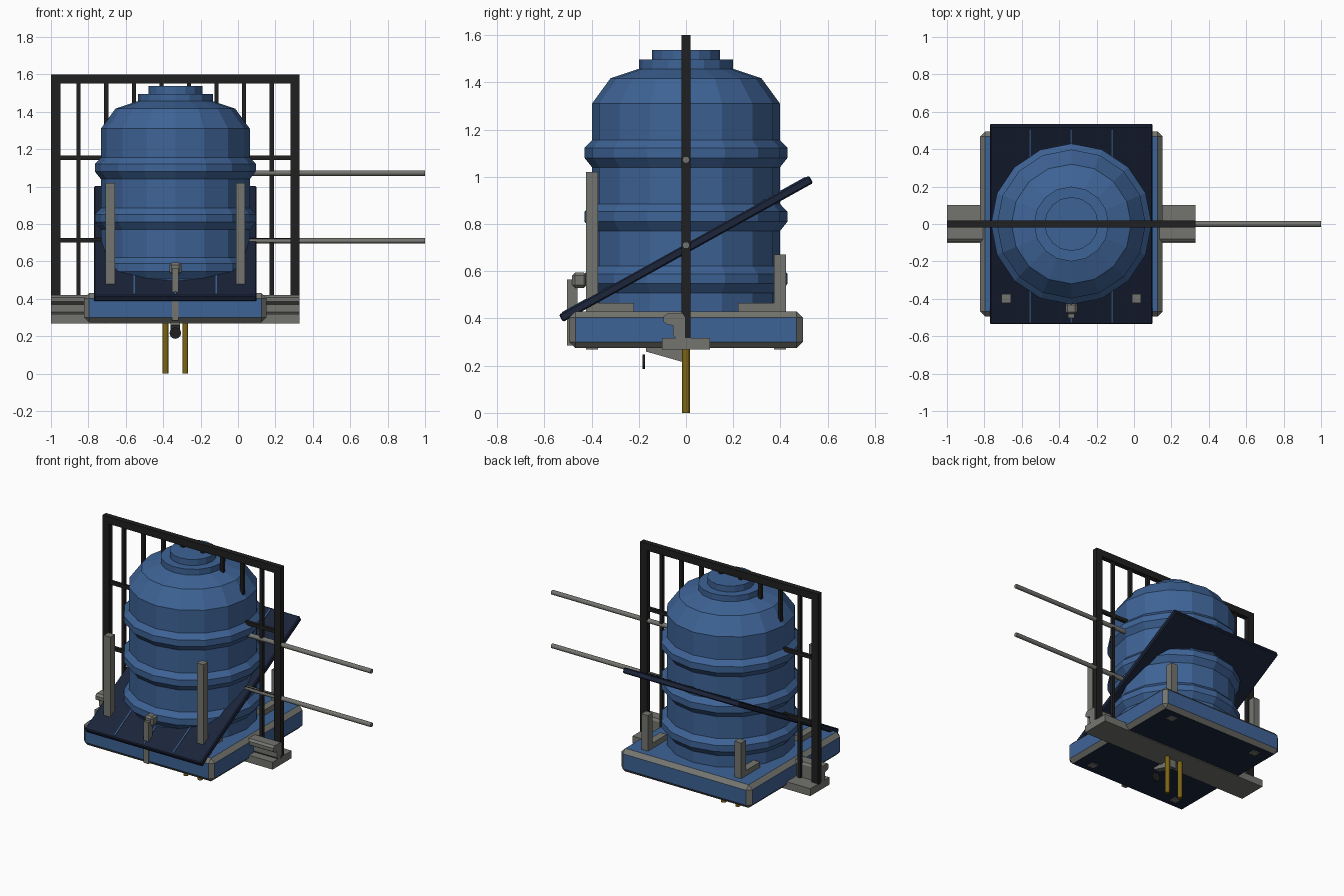
import bpy, bmesh, math
from mathutils import Matrix, Vector

if "Cube" in bpy.data.objects:
    bpy.data.objects.remove(bpy.data.objects["Cube"], do_unlink=True)

CX = -0.335  # centre line of barrel and base


def material(name, rgb):
    m = bpy.data.materials.new(name)
    m.use_nodes = True
    m.diffuse_color = (*rgb, 1)
    m.node_tree.nodes["Principled BSDF"].inputs["Base Color"].default_value = (*rgb, 1)
    return m


blue = material("barrel blue", (0.048, 0.125, 0.305))
navy = material("dark navy", (0.011, 0.018, 0.042))
grey = material("steel grey", (0.175, 0.175, 0.16))
black = material("frame black", (0.014, 0.014, 0.014))
gold = material("old brass", (0.2, 0.125, 0.007))


def finish(name, bm, *mats):
    bmesh.ops.recalc_face_normals(bm, faces=bm.faces)
    mesh = bpy.data.meshes.new(name)
    bm.to_mesh(mesh)
    bm.free()
    for m in mats:
        mesh.materials.append(m)
    ob = bpy.data.objects.new(name, mesh)
    bpy.context.collection.objects.link(ob)
    return ob


def box(name, x, y, z, *mats, bevel=0.0, bevel_mat=-1):
    """Box from (low, high) ranges, with optional chamfered edges."""
    bm = bmesh.new()
    size = [b - a for a, b in (x, y, z)]
    mid = [(a + b) / 2 for a, b in (x, y, z)]
    bmesh.ops.create_cube(bm, size=1, matrix=Matrix.Translation(mid) @ Matrix.Diagonal((*size, 1)))
    if bevel:
        bmesh.ops.bevel(bm, geom=bm.edges[:], offset=bevel, segments=1,
                        affect='EDGES', material=bevel_mat)
    return finish(name, bm, *mats)


def rod(name, start, end, radius, mat, sides=12):
    a, b = Vector(start), Vector(end)
    turn = (b - a).to_track_quat('Z', 'Y').to_matrix().to_4x4()
    bm = bmesh.new()
    bmesh.ops.create_cone(bm, cap_ends=True, segments=sides, radius1=radius, radius2=radius,
                          depth=(b - a).length, matrix=Matrix.Translation((a + b) / 2) @ turn)
    return finish(name, bm, mat)


def extrude_x(name, profile, x0, x1, mat):
    """Extrude a (y, z) outline along x."""
    bm = bmesh.new()
    face = bm.faces.new([bm.verts.new((x0, y, z)) for y, z in profile])
    out = bmesh.ops.extrude_face_region(bm, geom=[face])
    bmesh.ops.translate(bm, vec=(x1 - x0, 0, 0),
                        verts=[v for v in out["geom"] if isinstance(v, bmesh.types.BMVert)])
    return finish(name, bm, mat)


def lathe(name, profile, sides, mat):
    bm = bmesh.new()
    rings = []
    for r, z in profile:
        rings.append([bm.verts.new((CX + r * math.cos(2 * math.pi * i / sides),
                                    r * math.sin(2 * math.pi * i / sides), z))
                      for i in range(sides)])
    for low, high in zip(rings, rings[1:]):
        for i in range(sides):
            j = (i + 1) % sides
            bm.faces.new((low[i], low[j], high[j], high[i]))
    bm.faces.new(rings[0])
    bm.faces.new(rings[-1])
    return finish(name, bm, mat)


# Barrel with three raised hoops, a shoulder and a stepped lid
R, HOOP = 0.398, 0.43
profile = [(R, 0.41)]
for z in (0.567, 0.83, 1.1):
    profile += [(R, z - 0.06), (HOOP, z - 0.02), (HOOP, z + 0.022), (R, z + 0.055)]
profile += [(R, 1.31), (0.32, 1.417), (0.2, 1.457), (0.2, 1.496), (0.144, 1.496), (0.144, 1.537)]
lathe("barrel", profile, 16, blue)

# Base block with grey chamfers and a dark underside
base = box("base", (CX - 0.488, CX + 0.488), (-0.495, 0.495), (0.274, 0.43),
           blue, grey, navy, bevel=0.027, bevel_mat=1)
for f in base.data.polygons:
    if f.normal.z < -0.99:
        f.material_index = 2

# Tilted plate with thin ribs, built flat and rotated
tilt = Matrix.Translation((CX, 0, 0.695)) @ Matrix.Rotation(math.radians(29.06), 4, 'X')
plate = box("tilted_plate", (-0.435, 0.435), (-0.606, 0.606), (-0.018, 0.018), navy, bevel=0.006)
plate.matrix_world = tilt
for i in (-1, 0, 1):
    rib = box("plate_rib", (i * 0.219 - 0.004, i * 0.219 + 0.004), (-0.59, 0.59), (0.017, 0.021), blue)
    rib.matrix_world = tilt

# Upright barred frame
X0, X1, FLOOR, TOP = -1.0, 0.33, 0.31, 1.6
box("frame_top", (X0, X1), (-0.018, 0.018), (TOP - 0.048, TOP), black)
for x in (X0, X1 - 0.05):
    box("frame_post", (x, x + 0.05), (-0.018, 0.018), (FLOOR, TOP - 0.048), black)
for i in range(8):
    x = -0.852 + i * 0.1475
    box("frame_bar", (x - 0.011, x + 0.011), (-0.011, 0.011), (FLOOR, TOP - 0.04), black)
for z in (0.712, 1.153):
    box("frame_cross_bar", (X0 + 0.04, X1 - 0.04), (-0.01, 0.01), (z - 0.012, z + 0.012), black)

# Long side rods
for z in (0.71, 1.072):
    rod("side_rod", (0, 0, z), (1, 0, z), 0.015, grey)

# Rail under the base: wide foot, narrow web, one-sided head
extrude_x("rail", [(-0.102, 0.268), (0.102, 0.268), (0.102, 0.318), (-0.005, 0.318), (-0.005, 0.405),
                   (-0.015, 0.42), (-0.08, 0.42), (-0.095, 0.408), (-0.095, 0.385), (-0.08, 0.375),
                   (-0.055, 0.37), (-0.055, 0.33), (-0.045, 0.318), (-0.102, 0.318)],
          X0, X1, grey)

# Corner posts through the base, with feet reaching to the barrel
for side in (-1, 1):
    x = CX + side * 0.348
    for end, height in ((-1, 1.02), (1, 0.67)):
        y = end * 0.398
        box("corner_post", (x - 0.025, x + 0.025), (y - 0.025, y + 0.025), (0.268, height), grey)
        box("post_foot", (x - 0.025, x + 0.025), sorted((end * 0.22, end * 0.38)), (0.43, 0.466), grey)

# Front latch
box("latch_strip", (CX - 0.018, CX + 0.018), (-0.503, -0.46), (0.285, 0.565), grey)
box("latch_head", (CX - 0.032, CX + 0.032), (-0.482, -0.42), (0.53, 0.594), grey, bevel=0.012)

# Pins, wedge bracket and small disc below
for x in (CX - 0.053, CX + 0.053):
    rod("pin", (x, 0, 0), (x, 0, 0.28), 0.016, gold)
extrude_x("wedge_bracket", [(-0.17, 0.275), (-0.17, 0.26), (-0.005, 0.213), (-0.005, 0.275)],
          CX - 0.025, CX + 0.025, grey)
rod("disc", (CX, -0.184, 0.217), (CX, -0.174, 0.217), 0.031, black)
